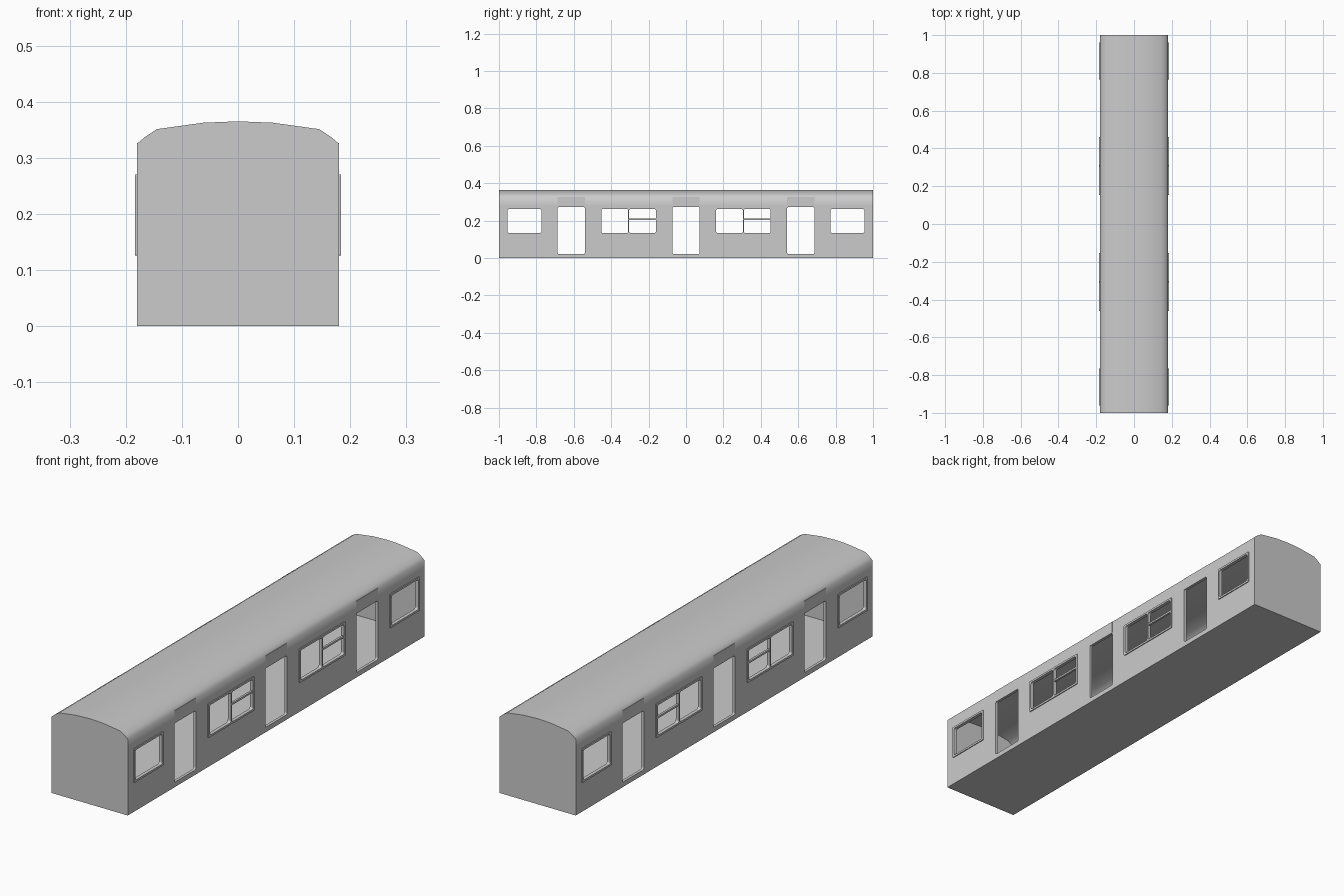
import bpy, bmesh, math

if "Cube" in bpy.data.objects:
    bpy.data.objects.remove(bpy.data.objects["Cube"])

WALL, T = 0.18, 0.012
DOORS = (-0.6135, 0.0, 0.6135)
Z0, Z1 = 0.134, 0.262          # window opening heights


def finish(name, bm, smooth=None):
    bmesh.ops.recalc_face_normals(bm, faces=bm.faces)
    me = bpy.data.meshes.new(name)
    bm.to_mesh(me)
    bm.free()
    ob = bpy.data.objects.new(name, me)
    bpy.context.collection.objects.link(ob)
    if smooth:
        bpy.ops.object.select_all(action='DESELECT')
        ob.select_set(True)
        bpy.context.view_layer.objects.active = ob
        bpy.ops.object.shade_smooth_by_angle(angle=math.radians(smooth))
    return ob


def place(axis, p, d):
    return (d, p[0], p[1]) if axis == 'X' else (p[0], d, p[1])


def prism(bm, pts, axis, a, b):
    la = [bm.verts.new(place(axis, p, a)) for p in pts]
    lb = [bm.verts.new(place(axis, p, b)) for p in pts]
    bm.faces.new(la)
    bm.faces.new(lb[::-1])
    for i in range(len(pts)):
        j = (i + 1) % len(pts)
        bm.faces.new((la[i], lb[i], lb[j], la[j]))


def ring(bm, outer, inner, a, b):
    loops = [[bm.verts.new(place('X', p, d)) for p in pts]
             for pts, d in ((outer, a), (outer, b), (inner, b), (inner, a))]
    n = len(outer)
    for k in range(4):
        l, m = loops[k], loops[(k + 1) % 4]
        for i in range(n):
            j = (i + 1) % n
            bm.faces.new((l[i], l[j], m[j], m[i]))


def rect(y0, y1, z0, z1, r=0.0, seg=3):
    if r == 0:
        return [(y0, z0), (y1, z0), (y1, z1), (y0, z1)]
    pts = []
    for k, (cy, cz) in enumerate(((y1 - r, z1 - r), (y0 + r, z1 - r),
                                  (y0 + r, z0 + r), (y1 - r, z0 + r))):
        for s in range(seg + 1):
            t = math.pi / 2 * (k + s / seg)
            pts.append((cy + r * math.cos(t), cz + r * math.sin(t)))
    return pts


def mirror_x(ob):
    ob.modifiers.new("mirror", 'MIRROR').use_axis[0] = True


# window panes: single at the ends, paired between the doors
panes = [(c - 0.09, c + 0.09) for c in (-0.8635, 0.8635)]
bars = []
for c in (-0.307, 0.307):
    panes += [(c - 0.146, c - 0.003), (c + 0.003, c + 0.146)]
    bars.append((c + 0.003, c + 0.146))

# side walls with door and window openings
bm = bmesh.new()
prism(bm, rect(-1, 1, 0, 0.28), 'X', WALL - T, WALL)
wall = finish("side_walls", bm)
bm = bmesh.new()
for c in DOORS:
    prism(bm, rect(c - 0.073, c + 0.073, 0.021, 0.273, 0.008), 'X', 0.1, 0.25)
for y0, y1 in panes:
    prism(bm, rect(y0 - 0.001, y1 + 0.001, Z0 - 0.001, Z1 + 0.001, 0.009), 'X', 0.1, 0.25)
cutter = finish("opening_cutter", bm)
cutter.hide_render = True
mod = wall.modifiers.new("openings", 'BOOLEAN')
mod.object, mod.operation, mod.solver = cutter, 'DIFFERENCE', 'EXACT'
bpy.context.view_layer.objects.active = wall
bpy.ops.object.modifier_apply(modifier="openings")
bpy.data.objects.remove(cutter)
mirror_x(wall)

# arched roof shell
outer = [(0.18, 0.28), (0.18, 0.325), (0.166, 0.337), (0.145, 0.351), (0.062, 0.3625), (0, 0.365)]
inner = [(0.168, 0.28), (0.168, 0.319), (0.158, 0.328), (0.14, 0.3395), (0.061, 0.3505), (0, 0.353)]


def full(half):
    return half + [(-x, z) for x, z in half[-2::-1]]


bm = bmesh.new()
prism(bm, full(outer) + full(inner)[::-1], 'Y', -1, 1)
finish("roof", bm, 60)

# end walls
bm = bmesh.new()
end = [(0.168, 0)] + full(inner) + [(-0.168, 0)]
for s in (-1, 1):
    prism(bm, end, 'Y', s, s * (1 - T))
finish("end_walls", bm)

# floor
bm = bmesh.new()
prism(bm, rect(-0.168, 0.168, 0, 0.012), 'Y', -1 + T, 1 - T)
finish("floor", bm)

# raised window frames
bm = bmesh.new()
g = 0.0085
for y0, y1 in panes:
    a = 0.003 if abs(abs(y0) - 0.31) < 0.001 or abs(abs(y0) - 0.304) < 0.001 else g
    b = 0.003 if abs(abs(y1) - 0.31) < 0.001 or abs(abs(y1) - 0.304) < 0.001 else g
    ring(bm, rect(y0 - a, y1 + b, Z0 - g, Z1 + g, 0.003),
         rect(y0, y1, Z0, Z1, 0.008), 0.172, 0.184)
mirror_x(finish("window_frames", bm))

# sliding-light bars across half of each paired window
bm = bmesh.new()
for y0, y1 in bars:
    prism(bm, rect(y0, y1, 0.204, 0.212), 'X', 0.173, 0.182)
mirror_x(finish("window_bars", bm))

# flat panels above the doors
bm = bmesh.new()
for c in DOORS:
    prism(bm, rect(c - 0.073, c + 0.073, 0.273, 0.326), 'X', 0.172, 0.1804)
mirror_x(finish("door_headers", bm))
